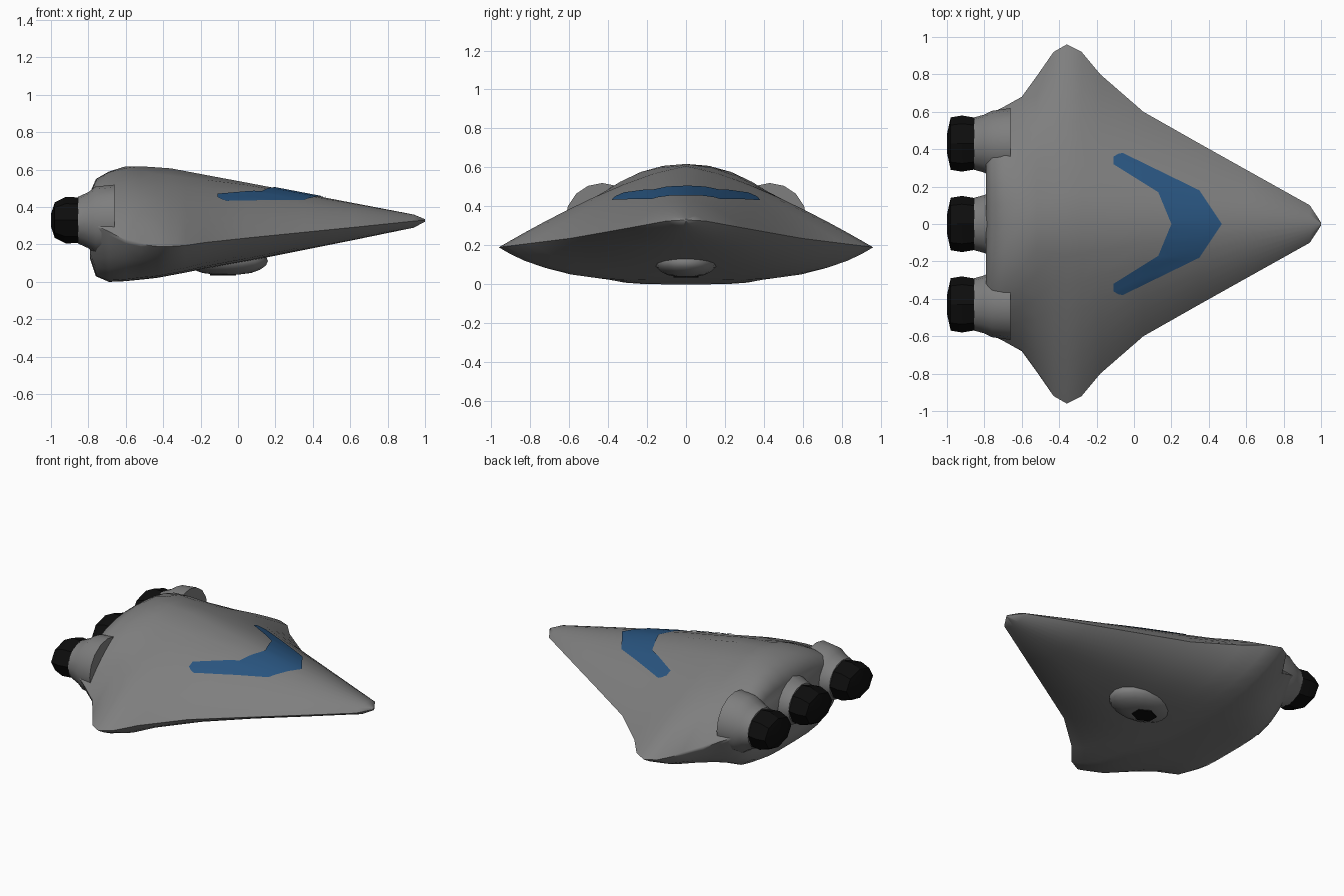
import bpy, bmesh, math
from mathutils import Vector
from mathutils.bvhtree import BVHTree

if "Cube" in bpy.data.objects:
    bpy.data.objects.remove(bpy.data.objects["Cube"])


def material(name, rgb):
    m = bpy.data.materials.new(name)
    m.diffuse_color = (*rgb, 1)
    m.use_nodes = True
    m.node_tree.nodes["Principled BSDF"].inputs["Base Color"].default_value = m.diffuse_color
    return m


grey = material("hull grey", (0.21, 0.21, 0.21))
blue = material("window blue", (0.022, 0.09, 0.215))
black = material("engine black", (0.004, 0.004, 0.004))


def finish(bm, name, mat, angle=45, recalc=True):
    if recalc:
        bmesh.ops.recalc_face_normals(bm, faces=bm.faces[:])
    me = bpy.data.meshes.new(name)
    bm.to_mesh(me)
    bm.free()
    ob = bpy.data.objects.new(name, me)
    bpy.context.collection.objects.link(ob)
    me.materials.append(mat)
    if angle:
        bpy.ops.object.select_all(action='DESELECT')
        ob.select_set(True)
        bpy.context.view_layer.objects.active = ob
        bpy.ops.object.shade_smooth_by_angle(angle=math.radians(angle))
    return ob


def loft(bm, rings):
    vs = [[bm.verts.new(p) for p in r] for r in rings]
    n = len(vs[0])
    for a, b in zip(vs, vs[1:]):
        for i in range(n):
            j = (i + 1) % n
            bm.faces.new((a[i], a[j], b[j], b[i]))
    bm.faces.new(vs[0])
    bm.faces.new(vs[-1][::-1])


# Hull stations: x, half width, top z, edge z, bottom z, top and bottom curve powers
STATIONS = [
    (1.0, .008, .335, .33, .322, 2, 2),
    (.94, .10, .36, .325, .29, 2, 2),
    (.60, .29, .425, .29, .22, 2, 2.5),
    (.35, .43, .473, .265, .17, 1.9, 2.5),
    (.05, .60, .53, .235, .11, 1.8, 3),
    (-.18, .80, .573, .21, .07, 1.5, 3.5),
    (-.28, .92, .592, .195, .05, 1.4, 4),
    (-.36, .96, .607, .19, .035, 1.35, 4),
    (-.43, .92, .612, .19, .022, 1.4, 4),
    (-.52, .79, .618, .20, .012, 1.7, 4),
    (-.60, .68, .618, .22, .004, 2.1, 4.5),
    (-.69, .63, .59, .27, .0, 2.5, 5),
    (-.76, .595, .55, .30, .03, 2.8, 4),
    (-.79, .56, .48, .31, .12, 2.8, 4),
]


def hull_ring(x, w, zt, ze, zb, pt, pb, n=9):
    us = [math.cos(math.pi * i / (2 * n)) for i in range(2 * n + 1)]
    top = [(x, w * u, zt + (ze - zt) * abs(u) ** pt) for u in us]
    low = [(x, w * u, zb + (ze - zb) * abs(u) ** pb) for u in us[::-1]]
    return top + low[1:-1]


bm = bmesh.new()
loft(bm, [hull_ring(*s) for s in STATIONS])
bmesh.ops.recalc_face_normals(bm, faces=bm.faces[:])
tree = BVHTree.FromBMesh(bm)
finish(bm, "hull", grey, 60)


# Chevron window laid on the hull: outer and inner edges of one half, mirrored
OUTER = [(.47, 0), (.35, .18), (.145, .28), (-.06, .38), (-.085, .375)]
INNER = [(.20, 0), (.13, .17), (.01, .245), (-.11, .32), (-.11, .36)]


def resample(pts, k=5):
    out = []
    for a, b in zip(pts, pts[1:]):
        out += [Vector(a).lerp(Vector(b), i / k) for i in range(k)]
    return out + [Vector(pts[-1])]


def on_hull(p):
    hit = tree.ray_cast(Vector((p.x, p.y, 2)), Vector((0, 0, -1)))[0]
    return hit + Vector((0, 0, .005))


half = list(zip(resample(OUTER), resample(INNER)))
both = [(Vector((a.x, -a.y)), Vector((b.x, -b.y))) for a, b in half[:0:-1]] + half
bm = bmesh.new()
rows = [[bm.verts.new(on_hull(a.lerp(b, i / 8))) for i in range(9)] for a, b in both]
for r, s in zip(rows, rows[1:]):
    for i in range(8):
        f = bm.faces.new((r[i], r[i + 1], s[i + 1], s[i]))
        f.normal_update()
        if f.normal.z < 0:
            f.normal_flip()
finish(bm, "chevron_window", blue, 45, recalc=False)


# Pods and engines: elliptical rings (x, radius y, radius z) about the x axis
def tube(name, y, rings, mat, sides, angle):
    bm = bmesh.new()
    loft(bm, [[(x, y + ry * math.cos(2 * math.pi * i / sides),
                .33 + rz * math.sin(2 * math.pi * i / sides))
               for i in range(sides)] for x, ry, rz in rings])
    finish(bm, name, mat, angle)


for side, y in (("right", -.43), ("middle", 0), ("left", .43)):
    tube(side + "_engine_pod", y,
         [(-.66, .19, .19), (-.76, .175, .18), (-.80, .155, .15), (-.855, .14, .125)],
         grey, 16, 60)
    tube(side + "_engine", y,
         [(-.83, .135, .12), (-.92, .15, .125), (-.98, .14, .095), (-1.0, .05, .035)],
         black, 8, 30)

# Belly bulge with a dark port underneath
bm = bmesh.new()
bmesh.ops.create_uvsphere(bm, u_segments=16, v_segments=10, radius=1)
for v in bm.verts:
    v.co = Vector((v.co.x * .22 - .06, v.co.y * .16, max(v.co.z, -.9) * .08 + .112))
finish(bm, "belly_bulge", grey, 60)

bm = bmesh.new()
bmesh.ops.create_cone(bm, cap_ends=True, segments=6, radius1=1, radius2=1, depth=.008)
for v in bm.verts:
    v.co = Vector((v.co.x * .08 - .08, v.co.y * .065, v.co.z + .038))
finish(bm, "belly_port", black, 30)
